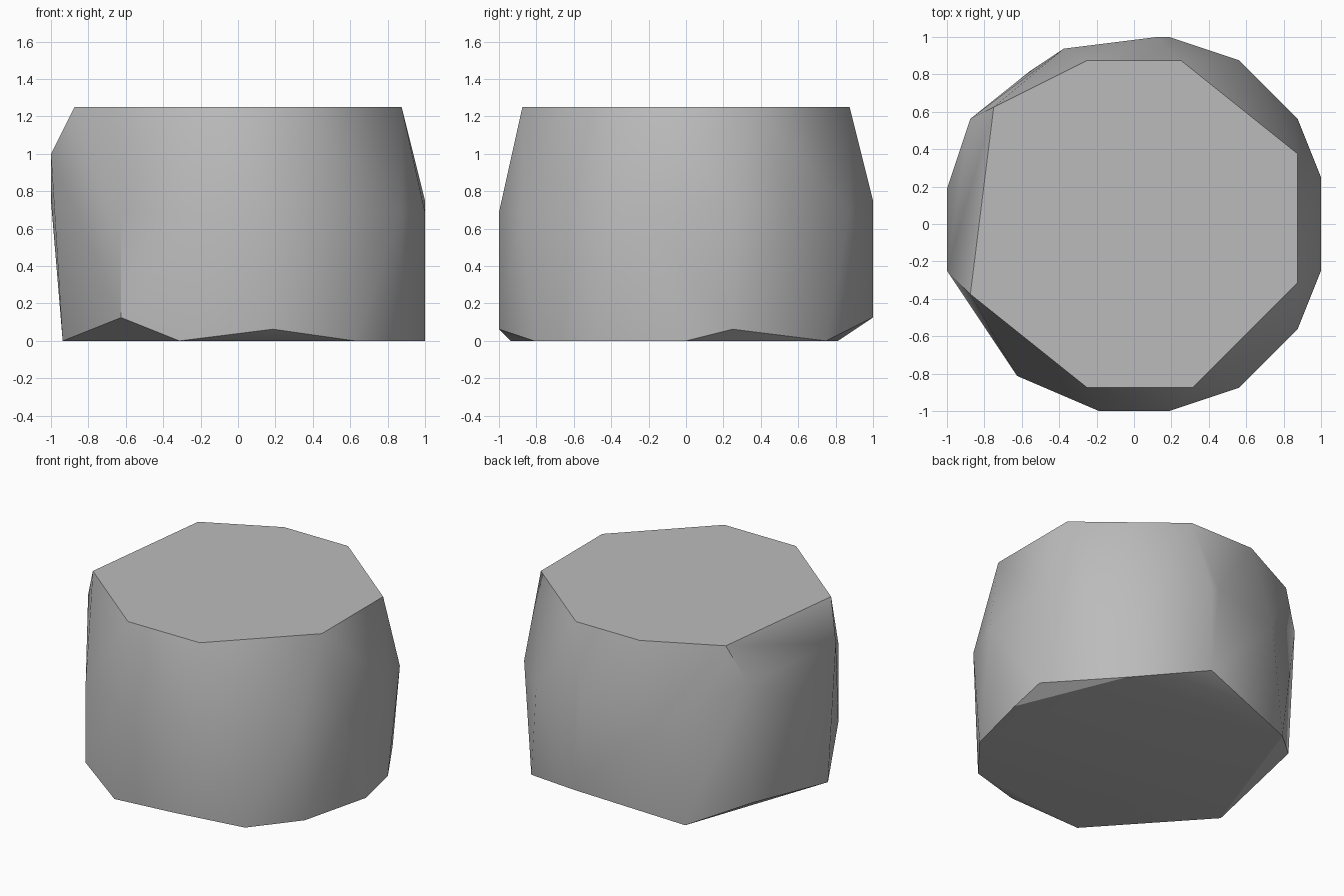
import bpy
import bmesh
import math
from mathutils import Vector

default_cube = bpy.data.objects.get("Cube")
if default_cube:
    bpy.data.objects.remove(default_cube, do_unlink=True)

UNIT = 1 / 16   # corners of the stone snap to a coarse lattice
TOP = 20        # height of the flat top in lattice units


def make_material(name, colour):
    material = bpy.data.materials.new(name)
    material.use_nodes = True
    material.diffuse_color = colour
    shader = next(n for n in material.node_tree.nodes if n.type == "BSDF_PRINCIPLED")
    shader.inputs["Base Color"].default_value = colour
    return material


def hull_object(name, corners, material):
    """Wrap a convex skin around the corners and shade it by angle."""
    bm = bmesh.new()
    for corner in corners:
        bm.verts.new(Vector(corner) * UNIT)
    result = bmesh.ops.convex_hull(bm, input=bm.verts[:])
    spare = {g for g in result["geom_interior"] + result["geom_unused"]
             if isinstance(g, bmesh.types.BMVert)}
    bmesh.ops.delete(bm, geom=list(spare), context="VERTS")
    # Merge coplanar triangles into clean flat faces
    bmesh.ops.dissolve_limit(bm, angle_limit=math.radians(1),
                             verts=bm.verts[:], edges=bm.edges[:])
    bmesh.ops.recalc_face_normals(bm, faces=bm.faces[:])
    mesh = bpy.data.meshes.new(name)
    bm.to_mesh(mesh)
    bm.free()
    mesh.materials.append(material)
    obj = bpy.data.objects.new(name, mesh)
    bpy.context.collection.objects.link(obj)
    bpy.ops.object.select_all(action="DESELECT")
    obj.select_set(True)
    bpy.context.view_layer.objects.active = obj
    bpy.ops.object.shade_smooth_by_angle(angle=math.radians(30))
    return obj


# Flat top outline
top_rim = [(-4, 14), (4, 14), (14, 6), (14, -5),
           (5, -14), (-4, -14), (-14, -6), (-12, 10)]

# Widest belt around the middle
belt = [(-16, 3, 12), (-16, -4, 16), (-10, -13, 11), (-3, -16, 11),
        (3, -16, 11), (9, -14, 11), (14, -9, 11), (16, -4, 11),
        (16, 4, 12), (14, 9, 11), (9, 14, 11), (3, 16, 12),
        (2, 16, 12), (-6, 15, 11), (-14, 9, 16)]

# Flat base outline, and chipped corners just above it
base_rim = [(16, 0), (11, 12), (-9, 13), (-15, -4),
            (-5, -15), (10, -13), (14, -8)]
chips = [(-10, -13, 2), (3, -16, 1), (16, 4, 1), (3, 16, 2), (-14, 8, 2)]

corners = [(x, y, TOP) for x, y in top_rim] + belt + chips
corners += [(x, y, 0) for x, y in base_rim]

stone_grey = make_material("stone grey", (0.5, 0.5, 0.5, 1))
hull_object("stone_block", corners, stone_grey)
